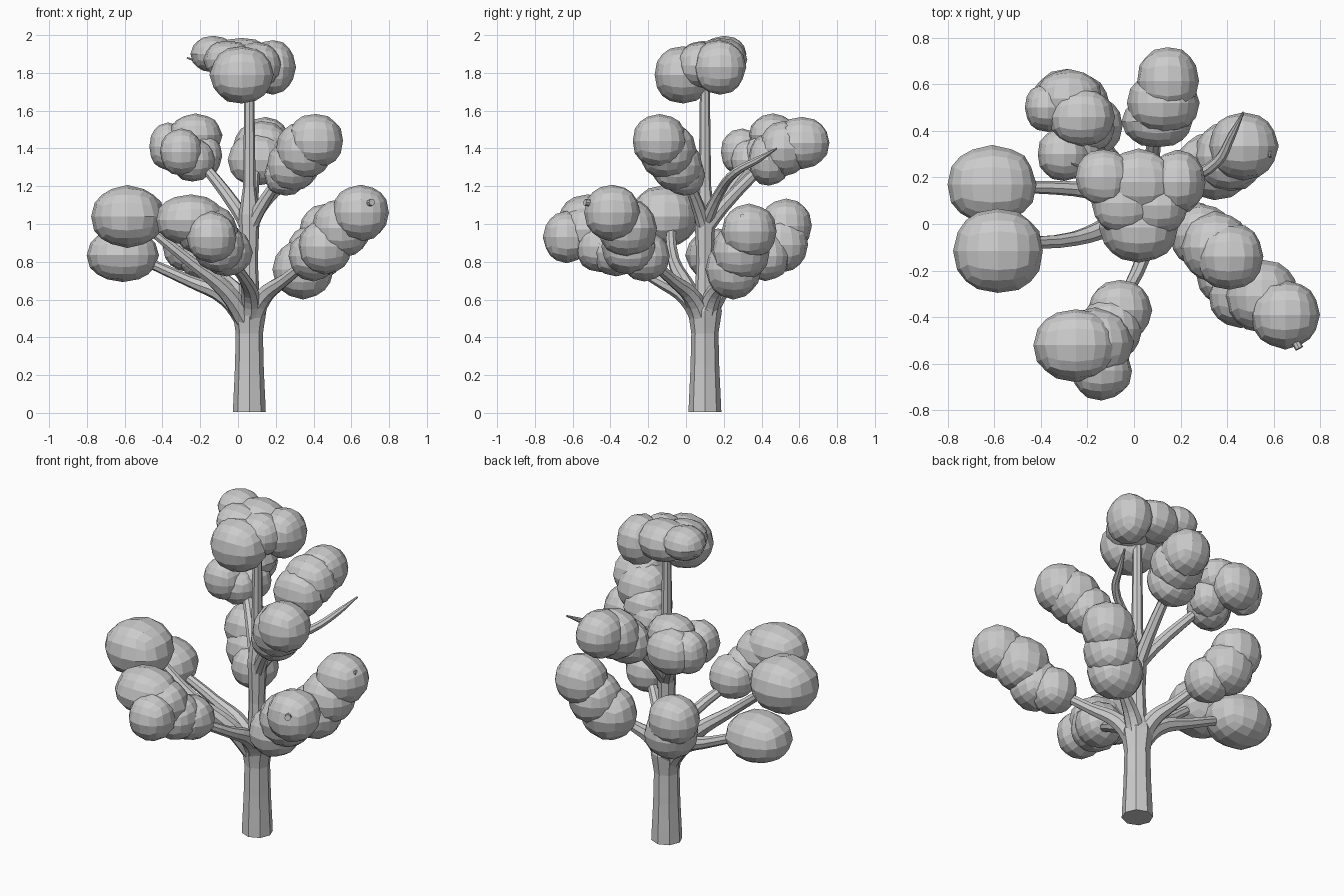
import bpy, bmesh, random
from mathutils import Vector

random.seed(4)
cube = bpy.data.objects.get("Cube")
if cube:
    bpy.data.objects.remove(cube, do_unlink=True)

grey = bpy.data.materials.new("light_grey")
grey.use_nodes = True
tone = (0.6, 0.6, 0.6, 1)
grey.diffuse_color = tone
grey.node_tree.nodes["Principled BSDF"].inputs["Base Color"].default_value = tone


def add_object(name, mesh):
    mesh.materials.clear()
    mesh.materials.append(grey)
    for p in mesh.polygons:
        p.use_smooth = False
    obj = bpy.data.objects.new(name, mesh)
    bpy.context.collection.objects.link(obj)


def limb(name, points):
    """Tapered eight-sided tube; each point is x, y, z, radius."""
    curve = bpy.data.curves.new(name, "CURVE")
    curve.dimensions = "3D"
    curve.bevel_depth = 1
    curve.bevel_resolution = 2
    curve.resolution_u = 4
    curve.use_fill_caps = True
    spline = curve.splines.new("BEZIER")
    spline.bezier_points.add(len(points) - 1)
    for bp, (x, y, z, r) in zip(spline.bezier_points, points):
        bp.co = (x, y, z)
        bp.radius = r
        bp.handle_left_type = bp.handle_right_type = "AUTO"
    temp = bpy.data.objects.new(name + "_path", curve)
    bpy.context.collection.objects.link(temp)
    graph = bpy.context.evaluated_depsgraph_get()
    mesh = bpy.data.meshes.new_from_object(temp.evaluated_get(graph))
    bpy.data.objects.remove(temp, do_unlink=True)
    add_object(name, mesh)


def foliage(name, lumps):
    """Overlapping faceted quad blobs; each is a centre and a radius or three radii."""
    bm = bmesh.new()
    for centre, size in lumps:
        size = Vector(size) if isinstance(size, tuple) else Vector((size,) * 3)
        part = bmesh.new()
        bmesh.ops.create_cube(part, size=2)
        bmesh.ops.subdivide_edges(part, edges=part.edges[:], cuts=3, use_grid_fill=True)
        for v in part.verts:
            v.co = v.co.normalized() * random.uniform(0.99, 1.04) * size + Vector(centre)
        mesh = bpy.data.meshes.new("lump")
        part.to_mesh(mesh)
        part.free()
        bm.from_mesh(mesh)
        bpy.data.meshes.remove(mesh)
    mesh = bpy.data.meshes.new(name)
    bm.to_mesh(mesh)
    bm.free()
    add_object(name, mesh)


# Trunk and central leader
limb("trunk", [(.06, .1, .005, .087), (.06, .1, .25, .076), (.06, .1, .42, .072),
               (.06, .1, .54, .09), (.06, .1, .66, .045)])
limb("leader", [(.06, .1, .5, .06), (.06, .1, .8, .045), (.06, .1, 1.05, .055),
                (.06, .1, 1.2, .033), (.06, .1, 1.75, .026)])

# Lower branches: tip inside each clump, and sideways bow
lower = {
    "left_upper": ((-.55, -.08, 1.04), (0, -.07)),
    "left_lower": ((-.55, .16, .83), (0, .02)),
    "front": ((-.08, -.38, .84), (.05, 0)),
    "right_front": ((.43, -.24, .85), (0, 0)),
    "right_back": ((.4, .28, .82), (0, 0)),
    "back": ((-.2, .42, .86), (0, 0)),
}
fork = Vector((.06, .1, .46))
for name, (tip, bow) in lower.items():
    tip, bow = Vector(tip), Vector((*bow, 0))
    flat = Vector((tip.x - fork.x, tip.y - fork.y, 0))
    knee = fork + flat * .2 + Vector((0, 0, .13 + .16 * (tip.z - .7)))
    middle = knee.lerp(tip, .4) + bow
    knee += bow * .7
    limb(name + "_branch", [(*fork, .058), (*knee, .048), (*middle, .032), (*tip, .024)])

# Upper branches from the second fork
upper = {
    "upper_left": (-.22, .38, 1.36),
    "upper_back": (.1, .5, 1.4),
    "upper_right": (.26, -.02, 1.3),
}
fork = Vector((.06, .1, .97))
for name, tip in upper.items():
    tip = Vector(tip)
    knee = fork.lerp(tip, .25) + Vector((0, 0, .02))
    limb(name + "_branch", [(*fork, .04), (*knee, .036), (*tip, .025)])

# Bare branch, twig and buds
limb("bare_branch", [(.06, .1, 1.0, .035), (.2, .18, 1.17, .027), (.36, .27, 1.28, .023),
                     (.42, .38, 1.34, .018), (.47, .48, 1.4, .005)])
limb("crown_twig", [(-.15, .22, 1.84, .015), (-.27, .26, 1.88, .004)])
limb("right_front_bud", [(.66, -.44, 1.1, .02), (.71, -.535, 1.115, .018)])
limb("right_back_bud", [(.5, .3, 1.02, .018), (.59, .3, 1.04, .015)])

# Foliage clumps
foliage("crown_foliage", [
    ((.02, -.015, 1.79), (.165, .152, .152)), ((.185, .18, 1.83), (.12, .135, .143)),
    ((-.13, .2, 1.9), (.118, .12, .095)), ((.02, .18, 1.87), (.155, .14, .115)),
    ((-.05, .09, 1.87), (.13, .13, .1)), ((.1, .08, 1.84), (.13, .13, .12))])
foliage("left_upper_foliage", [((-.585, -.115, 1.04), (.193, .182, .163))])
foliage("left_lower_foliage", [((-.61, .17, .835), (.19, .168, .142))])
foliage("front_foliage", [
    ((-.25, -.52, 1.02), (.183, .155, .133)), ((-.17, -.51, .97), (.165, .15, .135)),
    ((-.14, -.63, .93), (.13, .125, .135)), ((-.1, -.45, .88), .135),
    ((-.06, -.37, .85), (.135, .13, .125))])
foliage("right_front_foliage", [
    ((.65, -.39, 1.06), (.148, .145, .148)), ((.55, -.31, .98), .155),
    ((.46, -.3, .88), (.14, .145, .145)), ((.4, -.22, .83), .13)])
foliage("right_back_foliage", [
    ((.47, .335, .96), (.148, .145, .143)), ((.41, .29, .85), .15),
    ((.345, .25, .76), (.16, .145, .155))])
foliage("back_foliage", [
    ((-.29, .53, .99), (.145, .135, .143)), ((-.25, .5, .89), .147),
    ((-.18, .42, .83), .13)])
foliage("upper_left_foliage", [
    ((-.225, .46, 1.47), (.138, .125, .112)), ((-.28, .54, 1.41), (.143, .123, .135)),
    ((-.37, .5, 1.41), (.1, .105, .125)), ((-.3, .3, 1.38), (.113, .115, .123)),
    ((-.24, .35, 1.34), (.118, .115, .115)), ((-.19, .41, 1.36), (.105, .105, .115))])
foliage("upper_back_foliage", [
    ((.145, .615, 1.43), (.132, .145, .135)), ((.125, .52, 1.4), (.153, .135, .145)),
    ((.1, .44, 1.34), (.15, .11, .138))])
foliage("upper_right_foliage", [
    ((.41, -.14, 1.44), (.145, .143, .143)), ((.35, -.1, 1.39), .15),
    ((.29, -.05, 1.31), .135), ((.25, -.01, 1.26), .11)])
